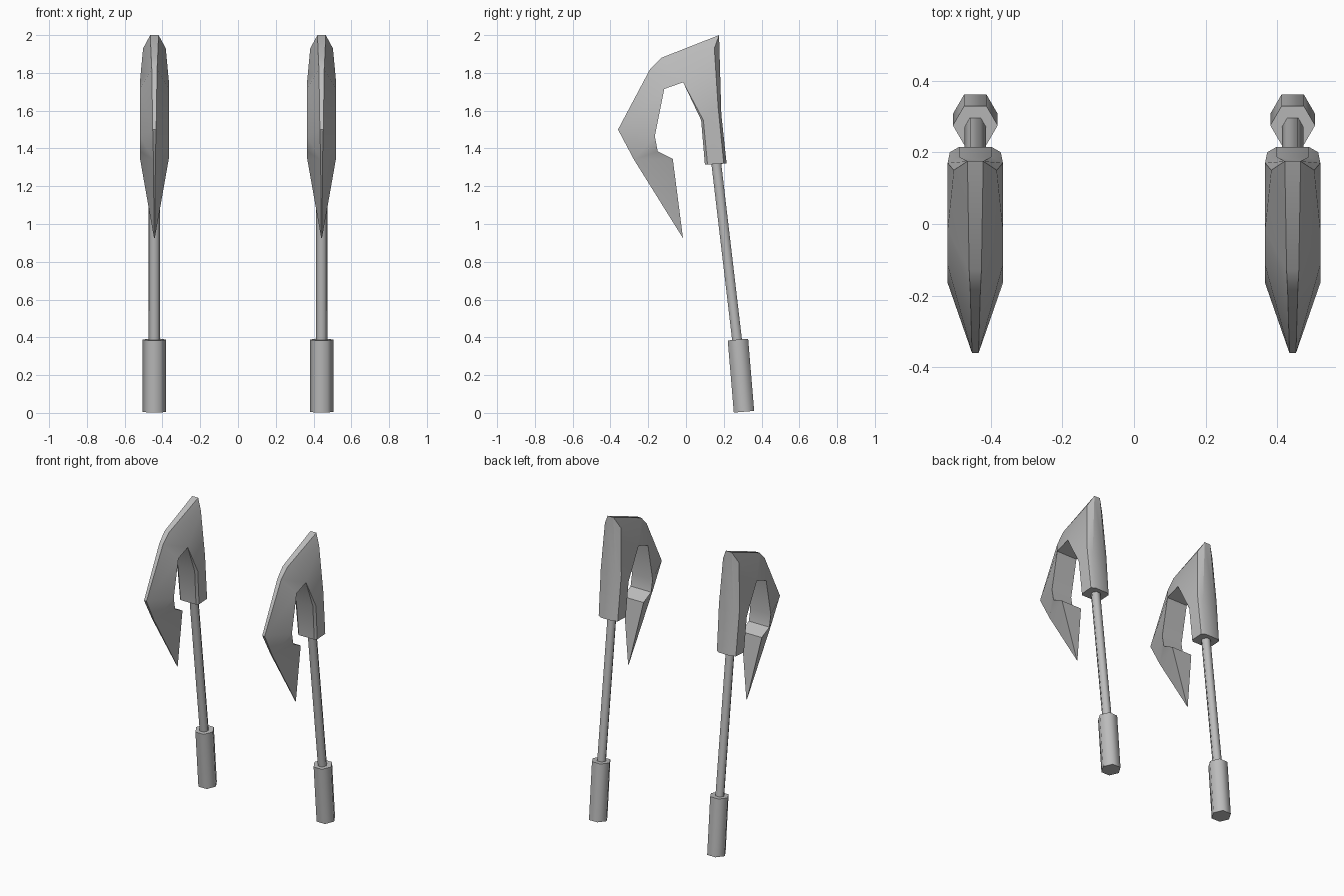
import bpy, bmesh, math
from mathutils import Vector

if "Cube" in bpy.data.objects:
    bpy.data.objects.remove(bpy.data.objects["Cube"], do_unlink=True)

# Single grey metal
steel = bpy.data.materials.new("grey_steel")
steel.use_nodes = True
steel.diffuse_color = (0.5, 0.5, 0.5, 1)
steel.node_tree.nodes["Principled BSDF"].inputs["Base Color"].default_value = (0.5, 0.5, 0.5, 1)

# Half-blade points: (half thickness, y, z)
POINTS = {
    "tip": (0.002, -0.016, 0.925),
    # outer cutting edge
    "o1": (0.005, -0.275, 1.34), "o2": (0.009, -0.36, 1.50),
    "o3": (0.014, -0.19, 1.82), "o4": (0.017, -0.13, 1.88),
    "o5": (0.022, 0.175, 2.0),
    # flat of the back
    "r1": (0.045, 0.187, 1.58), "r2": (0.045, 0.215, 1.32),
    # back side edge
    "b1": (0.06, 0.15, 1.93), "b2": (0.077, 0.17, 1.62), "b3": (0.071, 0.2, 1.32),
    # inner edge of the hook
    "i6": (0.058, 0.10, 1.315), "i5": (0.062, 0.08, 1.55),
    "i4": (0.077, -0.015, 1.75), "i3": (0.077, -0.115, 1.715),
    "i2": (0.077, -0.165, 1.465), "j": (0.077, -0.15, 1.385),
    "i1": (0.076, -0.07, 1.345),
    # chamfer of the socket front
    "c5": (0.077, 0.092, 1.55), "c6": (0.071, 0.114, 1.315),
}
SIDE = ["tip o1 i1", "o1 j i1", "o1 o2 i2 j", "o2 o3 i3 i2", "o3 o4 i4 i3",
        "o4 o5 b1 i4", "i4 b1 b2 c5", "c5 b2 b3 c6", "i4 c5 i5", "i5 c5 c6 i6",
        "o5 r1 b2 b1", "r1 r2 b3 b2", "r2 i6 c6 b3"]
RIM = "tip o1 o2 o3 o4 o5 r1 r2 i6 i5 i4 i3 i2 j i1".split()


def finish(name, bm, x, angle):
    bmesh.ops.recalc_face_normals(bm, faces=bm.faces)
    mesh = bpy.data.meshes.new(name)
    bm.to_mesh(mesh)
    bm.free()
    mesh.materials.append(steel)
    obj = bpy.data.objects.new(name, mesh)
    obj.location.x = x
    bpy.context.collection.objects.link(obj)
    bpy.ops.object.select_all(action='DESELECT')
    obj.select_set(True)
    bpy.context.view_layer.objects.active = obj
    bpy.ops.object.shade_smooth_by_angle(angle=math.radians(angle))


def blade(name, x):
    bm = bmesh.new()
    halves = [{k: bm.verts.new((s * p[0], p[1], p[2])) for k, p in POINTS.items()}
              for s in (1, -1)]
    # both sides
    for half in halves:
        for face in SIDE:
            bm.faces.new([half[k] for k in face.split()])
    # rim joining the sides
    left, right = halves
    for a, b in zip(RIM, RIM[1:] + RIM[:1]):
        bm.faces.new((left[a], left[b], right[b], right[a]))
    finish(name, bm, x, 32)


def hex_rod(name, x, bottom, top, radius):
    # six-sided rod between two (y, z) points, corners pointing sideways
    a, b = Vector((0, *bottom)), Vector((0, *top))
    axis = (b - a).normalized()
    side = Vector((1, 0, 0))
    depth = axis.cross(side)
    bm = bmesh.new()
    rings = []
    for end in (a, b):
        rings.append([bm.verts.new(end + radius * (math.cos(t) * side + math.sin(t) * depth))
                      for t in (math.radians(60 * i) for i in range(6))])
    for i in range(6):
        k = (i + 1) % 6
        bm.faces.new((rings[0][i], rings[0][k], rings[1][k], rings[1][i]))
    for ring in rings:
        bm.faces.new(ring)
    finish(name, bm, x, 65)


# A matching pair of hooked axes
for label, x in (("left", 0.4425), ("right", -0.4425)):
    blade(label + "_hooked_blade", x)
    hex_rod(label + "_shaft", x, (0.271, 0.38), (0.158, 1.34), 0.03)
    hex_rod(label + "_grip", x, (0.307, 0.006), (0.275, 0.388), 0.0625)
